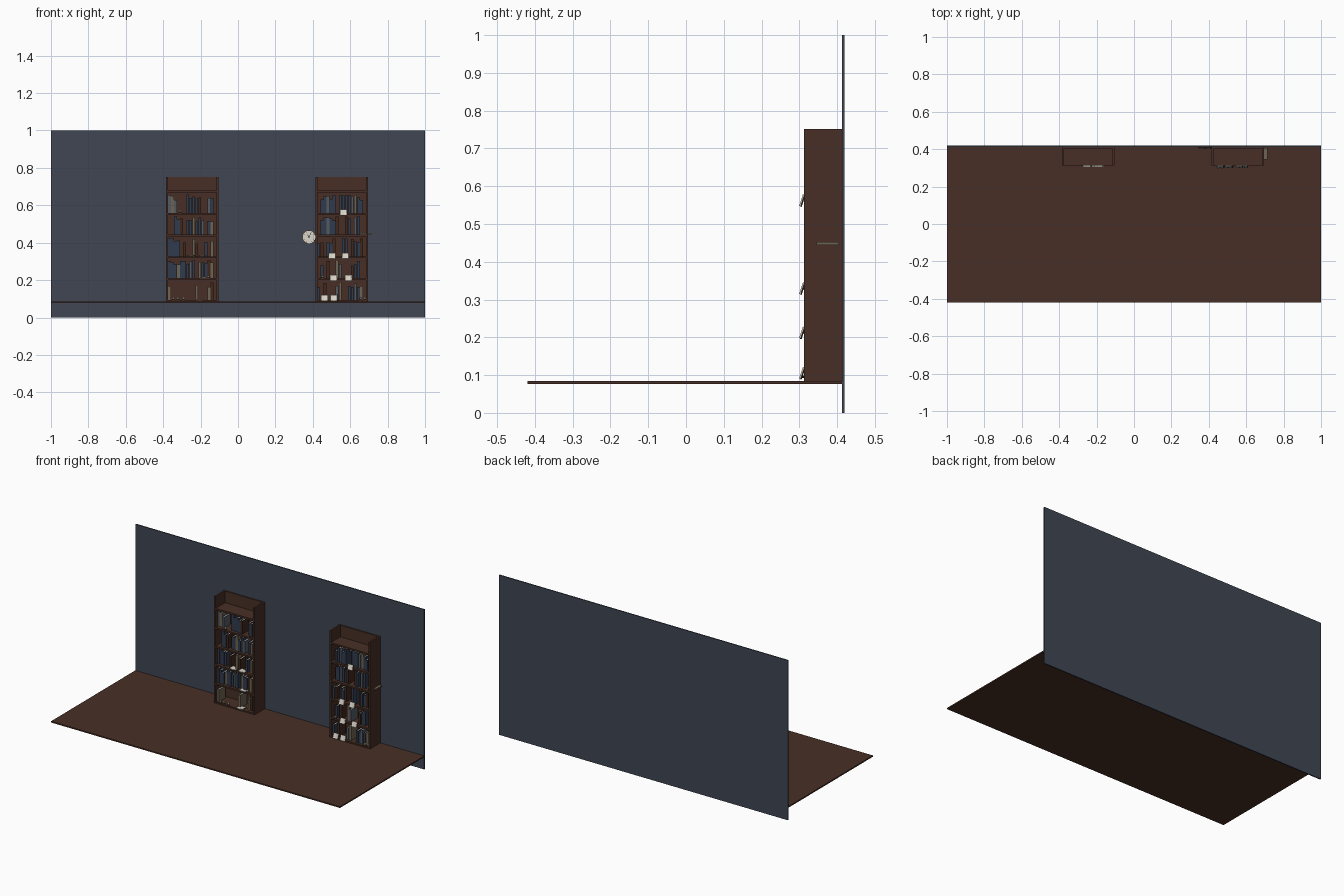
import bpy, bmesh, math, random
from mathutils import Matrix, Vector

if "Cube" in bpy.data.objects:
    bpy.data.objects.remove(bpy.data.objects["Cube"])

random.seed(4)


def material(name, rgb):
    m = bpy.data.materials.new(name)
    m.diffuse_color = (*rgb, 1)
    m.use_nodes = True
    m.node_tree.nodes["Principled BSDF"].inputs["Base Color"].default_value = m.diffuse_color
    return m


PALETTE = [
    material("slate_wall", (0.050, 0.062, 0.088)),
    material("dark_wood", (0.064, 0.028, 0.019)),
    material("navy_cloth", (0.030, 0.043, 0.075)),
    material("brown_leather", (0.050, 0.020, 0.012)),
    material("tan_cloth", (0.155, 0.125, 0.085)),
    material("grey_cloth", (0.090, 0.105, 0.125)),
    material("cream_paper", (0.700, 0.660, 0.580)),
    material("black_metal", (0.010, 0.010, 0.010)),
]
WALL, WOOD, NAVY, BROWN, TAN, GREY, CREAM, BLACK = range(8)
CLOTH = {"n": NAVY, "b": BROWN, "t": TAN, "g": GREY}


def box(bm, lo, hi, mat, xf=Matrix()):
    """Axis-aligned box from lo to hi, then moved by xf."""
    lo, hi = Vector(lo), Vector(hi)
    m = xf @ Matrix.Translation((lo + hi) / 2) @ Matrix.Diagonal((*(hi - lo), 1))
    verts = bmesh.ops.create_cube(bm, size=1, matrix=m)["verts"]
    for f in {f for v in verts for f in v.link_faces}:
        f.material_index = mat


def finish(bm, name):
    me = bpy.data.meshes.new(name)
    bm.to_mesh(me)
    bm.free()
    for m in PALETTE:
        me.materials.append(m)
    ob = bpy.data.objects.new(name, me)
    bpy.context.collection.objects.link(ob)
    return ob


def simple_box(name, lo, hi, mat):
    bm = bmesh.new()
    box(bm, lo, hi, mat)
    finish(bm, name)


# Room
simple_box("back_wall", (-1, 0.413, 0), (1, 0.42, 1), WALL)
simple_box("floor", (-1, -0.42, 0.077), (1, 0.413, 0.085), WOOD)

# Bookcases, open at the top
W, SIDE, FRONT, BACK, TOP = 0.282, 0.011, 0.312, 0.413, 0.752
SHELVES = [0.093, 0.210, 0.327, 0.443, 0.560, 0.679]


def bookcase(name, x0):
    bm = bmesh.new()
    for x in (x0, x0 + W - SIDE):
        box(bm, (x, FRONT, 0.083), (x + SIDE, BACK, TOP), WOOD)
    box(bm, (x0 + SIDE, BACK - 0.008, 0.083), (x0 + W - SIDE, BACK, TOP), WOOD)
    for z in SHELVES:
        box(bm, (x0 + SIDE, FRONT, z - 0.010), (x0 + W - SIDE, BACK - 0.008, z), WOOD)
    finish(bm, name)


# Standing books: one letter per slot, dots are gaps
def books(name, x0, rows):
    bm = bmesh.new()
    slot = (W - 2 * SIDE) / 16
    for z, row in zip(SHELVES, rows):
        for i, c in enumerate(row):
            if c == ".":
                continue
            x = x0 + SIDE + i * slot
            h = random.uniform(0.068, 0.098)
            front = random.uniform(0.325, 0.335)
            t = slot - 0.0015
            # cover boards and spine around a page block
            box(bm, (x, front, z), (x + t, front + 0.002, z + h), CLOTH[c])
            for s in (x, x + t - 0.002):
                box(bm, (s, front + 0.002, z), (s + 0.002, front + 0.065, z + h), CLOTH[c])
            box(bm, (x + 0.002, front + 0.002, z + 0.002),
                (x + t - 0.002, front + 0.062, z + h - 0.003), CREAM)
    return finish(bm, name)


LEFT, RIGHT = -0.385, 0.414
bookcase("left_bookcase", LEFT)
bookcase("right_bookcase", RIGHT)
books("left_books", LEFT, ["t........t...tb.", "nnntnnngn.tnnbt.", "nnnn.b..tb..n.t.",
                           "..nnb.nntnng.nt.", "gtg...nnnnb..gn."])
books("right_books", RIGHT, ["n.b...gt..nngnt.", ".n.b..tg...bnn..", "nb.nnb..nn.bnnb.",
                             ".nngnnb..bn.gn..", ".nngnn.nnnngtnn."])


# Open books: two page wings on a thin cover, tilted up by an angle
def open_book(bm, x, y, z, size, tilt, cover):
    base = Matrix.Translation((x, y, z)) @ Matrix.Rotation(math.radians(tilt), 4, "X")
    for s in (-1, 1):
        wing = base @ Matrix.Rotation(-s * math.radians(7), 4, "Y")
        a, b = sorted((0, s * size * 0.5))
        box(bm, (a, 0, 0), (b, size * 0.9, 0.002), cover, wing)
        box(bm, (a * 0.94, size * 0.03, 0.002), (b * 0.94, size * 0.87, 0.005), CREAM, wing)


bm = bmesh.new()
for x, shelf in ((-0.253, 2), (-0.192, 2), (-0.183, 1), (-0.205, 0)):
    open_book(bm, x, 0.304, SHELVES[shelf], 0.046, 0, BROWN)
finish(bm, "flat_open_books")

bm = bmesh.new()
for x, shelf in ((0.563, 4), (0.503, 2), (0.575, 2), (0.510, 1), (0.590, 1), (0.462, 0), (0.512, 0)):
    low = 0.008 if shelf == 0 else 0.018
    open_book(bm, x, 0.306, SHELVES[shelf] - low + 0.003, 0.038, 72, TAN)
finish(bm, "upright_open_books")

# Small ornaments: rounded pebbles on a foot
bm = bmesh.new()
for x, shelf in ((-0.31, 4), (-0.345, 0), (-0.322, 0), (-0.290, 0), (-0.158, 1),
                 (0.452, 1), (0.655, 0), (0.678, 0)):
    z = SHELVES[shelf]
    box(bm, (x - 0.007, 0.316, z), (x + 0.007, 0.324, z + 0.003), BROWN)
    ball = bmesh.ops.create_icosphere(bm, subdivisions=1, radius=0.007,
                                      matrix=Matrix.Translation((x, 0.320, z + 0.009)))
    for f in {f for v in ball["verts"] for f in v.link_faces}:
        f.material_index = CREAM
finish(bm, "ornaments")

# Book lying flat through the side of the right bookcase
simple_box("lying_book", (0.652, 0.346, 0.444), (0.713, 0.405, 0.452), TAN)

# Wall clock
bm = bmesh.new()
centre = Matrix.Translation((0.38, 0.410, 0.43)) @ Matrix.Rotation(math.pi / 2, 4, "X")
for r, depth, mat in ((0.037, 0.006, BROWN), (0.034, 0.009, CREAM)):
    disc = bmesh.ops.create_cone(bm, cap_ends=True, segments=24, radius1=r, radius2=r,
                                 depth=depth, matrix=centre)
    for f in {f for v in disc["verts"] for f in v.link_faces}:
        f.material_index = mat
for i in range(12):
    box(bm, (-0.0008, 0.028, 0.0045), (0.0008, 0.033, 0.0055), BLACK,
        centre @ Matrix.Rotation(i * math.pi / 6, 4, "Z"))
for angle, length in ((-25, 0.024), (35, 0.016)):
    box(bm, (-0.0013, -0.004, 0.0045), (0.0013, length, 0.006), BLACK,
        centre @ Matrix.Rotation(math.radians(angle), 4, "Z"))
finish(bm, "wall_clock")
